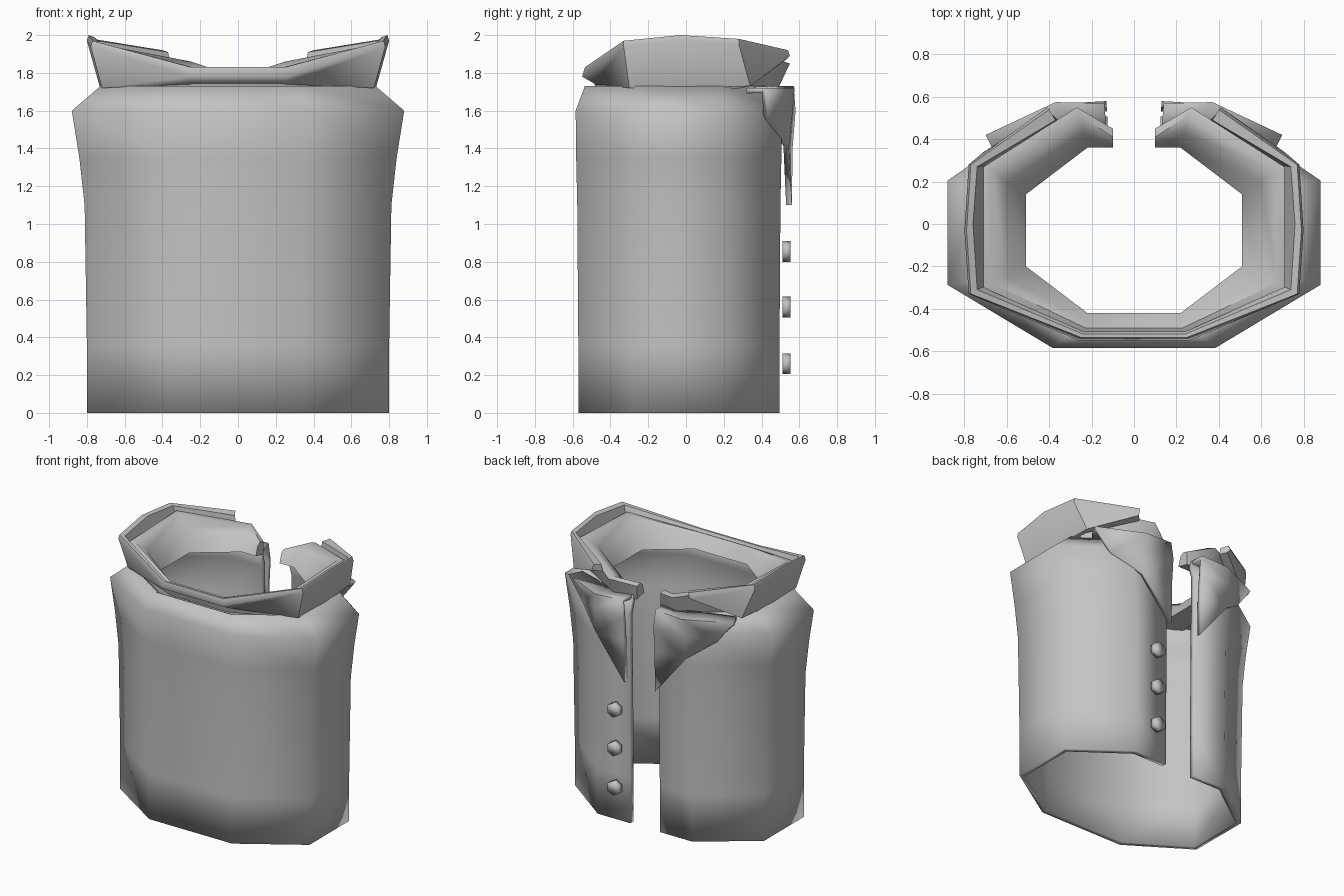
import bpy
import bmesh
import math
from mathutils import Vector

if "Cube" in bpy.data.objects:
    bpy.data.objects.remove(bpy.data.objects["Cube"])

# One plain cloth colour
grey = (.55, .55, .55, 1)
cloth = bpy.data.materials.new("grey cloth")
cloth.use_nodes = True
cloth.diffuse_color = grey
cloth.node_tree.nodes["Principled BSDF"].inputs["Base Color"].default_value = grey


def finish(name, bm, angle):
    """Turn a bmesh into a smooth shaded object."""
    bmesh.ops.recalc_face_normals(bm, faces=bm.faces)
    mesh = bpy.data.meshes.new(name)
    bm.to_mesh(mesh)
    bm.free()
    mesh.materials.append(cloth)
    obj = bpy.data.objects.new(name, mesh)
    bpy.context.collection.objects.link(obj)
    bpy.ops.object.select_all(action="DESELECT")
    obj.select_set(True)
    bpy.context.view_layer.objects.active = obj
    bpy.ops.object.shade_smooth_by_angle(angle=math.radians(angle))
    return obj


def full_row(half):
    """Continue a half outline round the front to the other side."""
    return half + [(-x, y, z) for x, y, z in reversed(half)]


def loft(name, half_rows, angle, closed=False):
    """Skin a stack of open outlines; closed makes a solid band with end caps."""
    bm = bmesh.new()
    rows = [[bm.verts.new(p) for p in full_row(half)] for half in half_rows]
    pairs = list(zip(rows, rows[1:]))
    if closed:
        pairs.append((rows[-1], rows[0]))
    for lower, upper in pairs:
        for i in range(len(lower) - 1):
            bm.faces.new((lower[i], lower[i + 1], upper[i + 1], upper[i]))
    if closed:
        for end in (0, -1):
            bm.faces.new([row[end] for row in rows])
    return finish(name, bm, angle)


def thicken(obj, thickness, outward):
    """Give a skin thickness on its inner side, with its normals facing outward."""
    face = max(obj.data.polygons, key=lambda p: abs(p.normal.dot(outward)))
    if face.normal.dot(outward) < 0:
        obj.data.flip_normals()
    mod = obj.modifiers.new("thickness", "SOLIDIFY")
    mod.thickness = thickness
    mod.offset = -1


# Body: one octagonal outline, open at the back, scaled at each height
outline = [(.125, .495), (.4, .495), (.8, .2), (.8, -.28), (.35, -.57)]
levels = [(0, 1, 1), (.35, 1, 1), (1.1, 1.015, 1.01), (1.35, 1.05, 1.02),
          (1.6, 1.1, 1.025), (1.73, .91, .94)]
body = loft("vest_body",
            [[(x * sx if x > .2 else x, y * sy, z) for x, y in outline]
             for z, sx, sy in levels], 100)
thicken(body, .04, Vector((0, 0, 1)))

# Collar stand: inner foot, inner bulge, crest, outer crest, outer foot
loft("collar_stand", [
    [(.1, .36, 1.72), (.22, .36, 1.72), (.51, .14, 1.72), (.51, -.2, 1.72), (.22, -.42, 1.72)],
    [(.1, .38, 1.79), (.24, .43, 1.81), (.6, .2, 1.87), (.6, -.25, 1.86), (.23, -.46, 1.78)],
    [(.1, .41, 1.81), (.25, .51, 1.86), (.67, .25, 1.94), (.67, -.28, 1.92), (.23, -.49, 1.82)],
    [(.1, .45, 1.8), (.27, .55, 1.85), (.71, .27, 1.94), (.71, -.3, 1.92), (.24, -.51, 1.81)],
    [(.1, .45, 1.7), (.27, .48, 1.7), (.67, .24, 1.7), (.67, -.28, 1.7), (.24, -.47, 1.7)],
], 60, closed=True)

# Collar flap: turned-down outer layer that stops short of the opening
loft("collar_flap", [
    [(.36, .49, 1.86), (.67, .28, 1.74), (.69, 0, 1.73), (.67, -.28, 1.73), (.24, -.46, 1.74)],
    [(.37, .49, 1.91), (.74, .27, 1.97), (.76, 0, 1.99), (.74, -.31, 1.96), (.24, -.52, 1.83)],
    [(.4, .54, 1.92), (.77, .28, 1.98), (.79, -.03, 2), (.77, -.33, 1.97), (.25, -.535, 1.83)],
    [(.41, .55, 1.89), (.78, .28, 1.95), (.8, -.03, 1.97), (.78, -.33, 1.94), (.26, -.55, 1.78)],
    [(.4, .53, 1.87), (.71, .34, 1.73), (.73, 0, 1.72), (.72, -.3, 1.72), (.25, -.48, 1.74)],
], 45, closed=True)

# Lapels: folded over the top of each back panel, ending in a low point
lapel = {
    "back_in": (.13, .44, 1.73), "back_mid": (.34, .44, 1.73), "back_tip": (.65, .32, 1.72),
    "top_in": (.14, .57, 1.73), "top_mid": (.37, .575, 1.72), "tip": (.7, .42, 1.72),
    "chest_in": (.13, .58, 1.6), "chest_mid": (.38, .565, 1.6), "edge": (.57, .435, 1.55),
    "low_mid": (.38, .545, 1.41), "low_in": (.13, .565, 1.41), "point": (.13, .56, 1.1),
}
lapel_faces = ["back_in back_mid top_mid top_in", "back_mid back_tip tip top_mid",
               "top_in top_mid chest_mid chest_in", "top_mid tip edge chest_mid",
               "chest_mid edge low_mid", "chest_in chest_mid low_mid low_in",
               "low_in low_mid point"]
for label, sign in (("left", 1), ("right", -1)):
    bm = bmesh.new()
    verts = {key: bm.verts.new((x * sign, y, z)) for key, (x, y, z) in lapel.items()}
    for names in lapel_faces:
        bm.faces.new([verts[key] for key in names.split()])
    thicken(finish(label + "_lapel", bm, 50), .03, Vector((0, 1, 0)))

# Buttons: small six-sided studs down one back panel
for number, height in enumerate((.26, .56, .855), start=1):
    bm = bmesh.new()
    bmesh.ops.create_cone(bm, cap_ends=True, segments=6, radius1=.055, radius2=.055, depth=.042)
    for v in bm.verts:
        v.co = Vector((v.co.x + .23, v.co.z + .533, v.co.y + height))
    finish("button_" + str(number), bm, 100)
